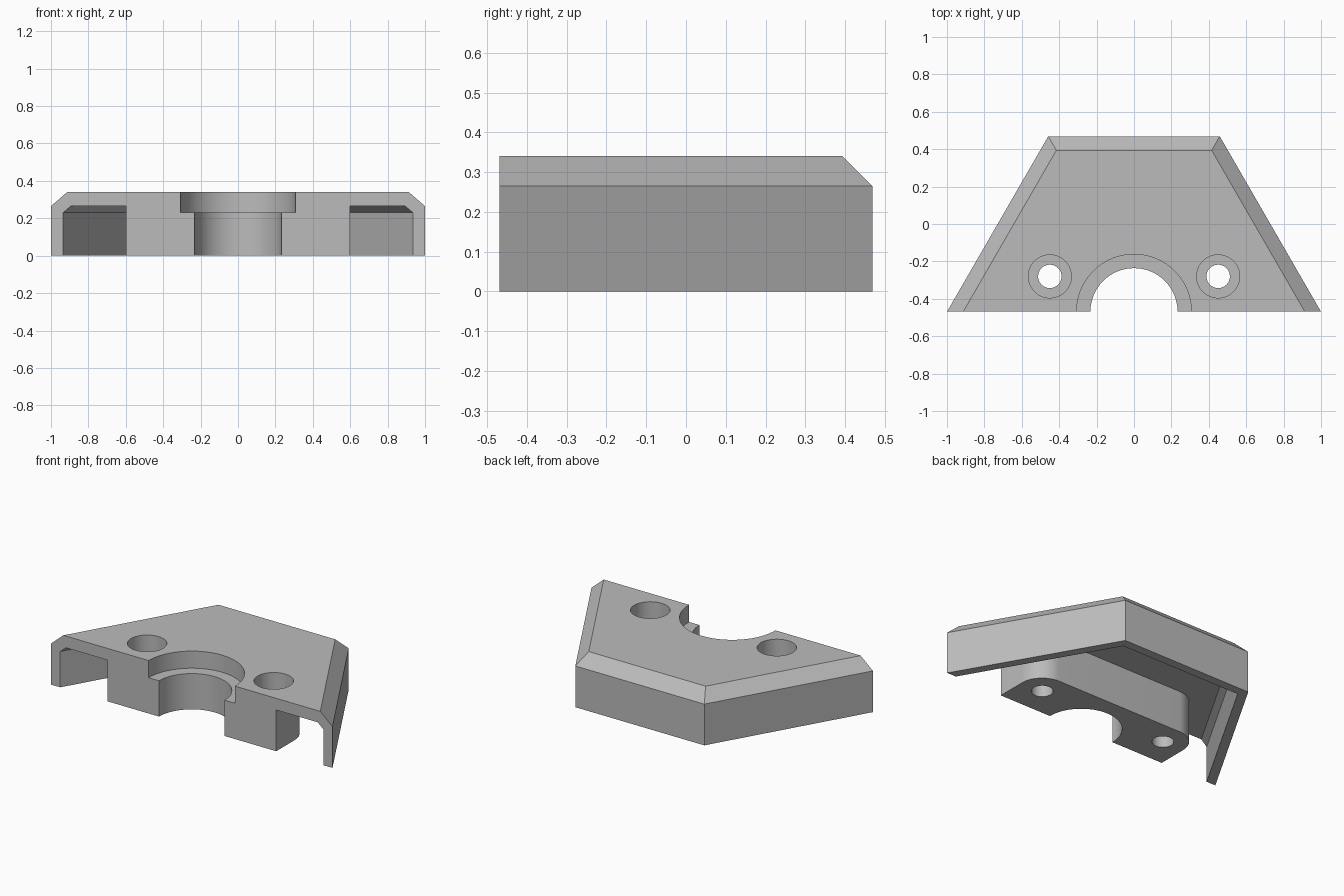
import bpy, bmesh, math

if "Cube" in bpy.data.objects:
    bpy.data.objects.remove(bpy.data.objects["Cube"], do_unlink=True)

HALF_Y = 0.469     # half depth of the bracket
HEIGHT = 0.34
SHOULDER = 0.265   # where the outer chamfer starts, also the cavity ceiling
SEAT_Z = 0.23      # floor of the round seat
SCREW = (0.45, -0.28)
SLOPE = math.tan(math.radians(30))


def half_hexagon(inset, front):
    """Half hexagon outline, walls moved inwards by inset, open side at y = front."""
    def x_at(y):
        return 1 - (y + HALF_Y) * SLOPE - inset / math.cos(math.radians(30))
    back = HALF_Y - inset
    return [(-x_at(front), front), (x_at(front), front),
            (x_at(back), back), (-x_at(back), back)]


def loft(name, layers):
    """Solid through a stack of outlines, each given as (z, points)."""
    bm = bmesh.new()
    rings = [[bm.verts.new((x, y, z)) for x, y in pts] for z, pts in layers]
    for low, high in zip(rings, rings[1:]):
        n = len(low)
        for i in range(n):
            j = (i + 1) % n
            bm.faces.new((low[i], low[j], high[j], high[i]))
    bm.faces.new(rings[0][::-1])
    bm.faces.new(rings[-1])
    bmesh.ops.recalc_face_normals(bm, faces=bm.faces)
    mesh = bpy.data.meshes.new(name)
    bm.to_mesh(mesh)
    bm.free()
    obj = bpy.data.objects.new(name, mesh)
    bpy.context.collection.objects.link(obj)
    return obj


def circle(cx, cy, r, start=0, end=360, steps=64):
    angles = [math.radians(start + (end - start) * i / steps) for i in range(steps + 1)]
    if end - start == 360:
        angles.pop()
    return [(cx + r * math.cos(a), cy + r * math.sin(a)) for a in angles]


def cylinder(name, cx, cy, r, z0, z1):
    pts = circle(cx, cy, r)
    return loft(name, [(z0, pts), (z1, pts)])


def cut(target, cutter):
    cutter.hide_render = True
    mod = target.modifiers.new("cut", 'BOOLEAN')
    mod.operation = 'DIFFERENCE'
    mod.solver = 'EXACT'
    mod.object = cutter
    bpy.context.view_layer.objects.active = target
    bpy.ops.object.modifier_apply(modifier=mod.name)
    bpy.data.objects.remove(cutter, do_unlink=True)


# Chamfered half hexagon body
outer = half_hexagon(0, -HALF_Y)
bracket = loft("bracket_body", [(0, outer), (SHOULDER, outer),
                                (HEIGHT, half_hexagon(0.075, -HALF_Y))])

# Hollow underside, leaving a central block with rounded back corners
wall = half_hexagon(0.056, -0.8)
cavity = loft("cavity", [(-0.1, wall), (SEAT_Z, wall),
                         (SHOULDER, half_hexagon(0.091, -0.8))])
sx, sy = SCREW
outline = ([(-0.6, -1), (0.6, -1)]
           + circle(sx, sy, 0.15, 0, 90, 16) + circle(-sx, sy, 0.15, 90, 180, 16))
cut(cavity, loft("central_block", [(-0.3, outline), (0.5, outline)]))
cut(bracket, cavity)

# Half round seat with a wider step on top
cut(bracket, cylinder("shaft_bore", 0, -HALF_Y, 0.233, -0.1, 0.5))
cut(bracket, cylinder("seat_bore", 0, -HALF_Y, 0.307, SEAT_Z, 0.5))

# Counterbored screw holes
for side in (-1, 1):
    cut(bracket, cylinder("screw_hole", side * sx, sy, 0.0625, -0.1, 0.5))
    cut(bracket, cylinder("screw_head_recess", side * sx, sy, 0.115, 0.19, 0.5))

# Plain grey finish
grey = bpy.data.materials.new("plain_grey")
grey.use_nodes = True
colour = (0.5, 0.5, 0.5, 1)
grey.diffuse_color = colour
grey.node_tree.nodes["Principled BSDF"].inputs["Base Color"].default_value = colour
bracket.data.materials.clear()
bracket.data.materials.append(grey)
for face in bracket.data.polygons:
    face.material_index = 0

bpy.ops.object.select_all(action='DESELECT')
bracket.select_set(True)
bpy.context.view_layer.objects.active = bracket
bpy.ops.object.shade_smooth_by_angle(angle=math.radians(25))
